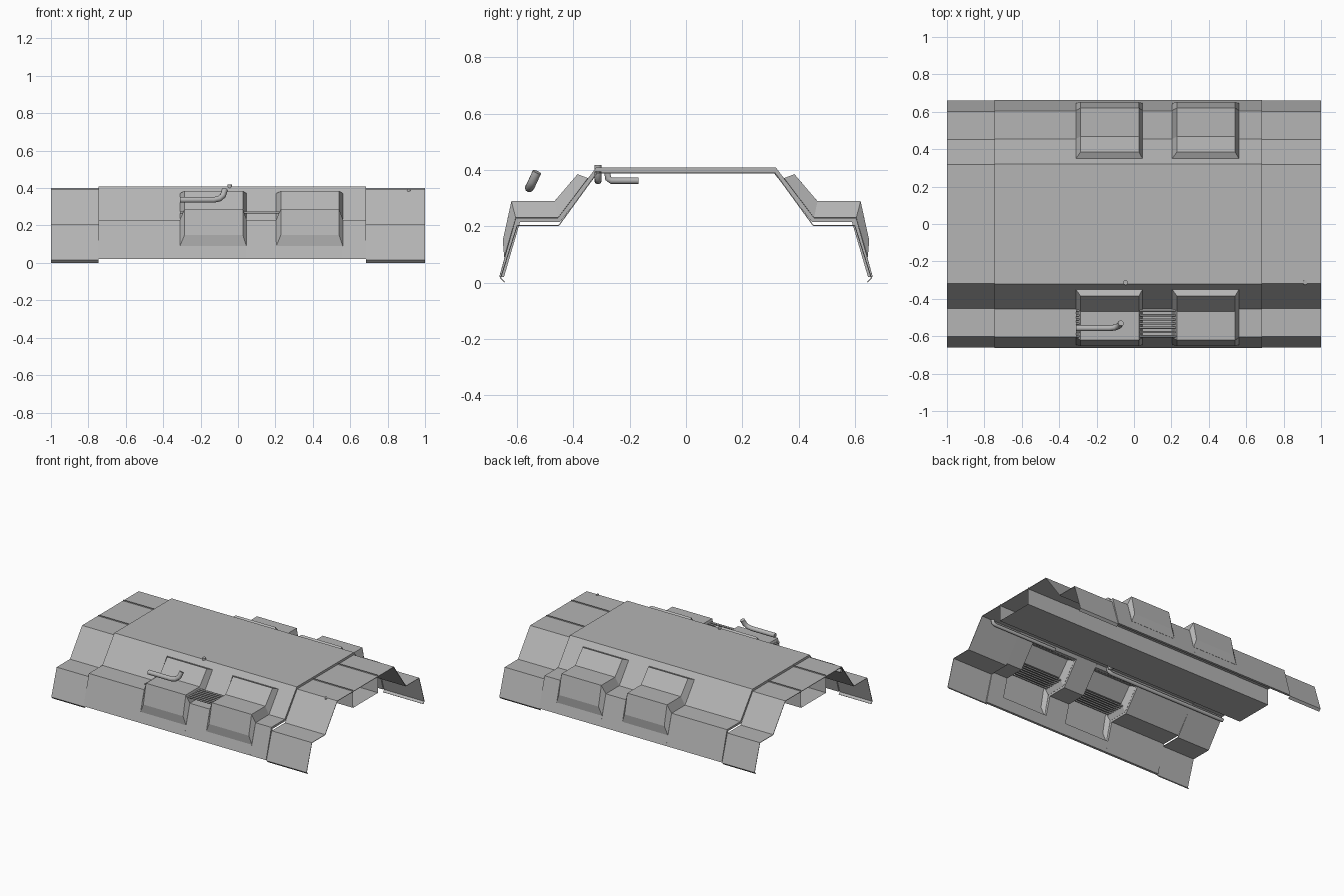
import bpy, bmesh

if "Cube" in bpy.data.objects:
    bpy.data.objects.remove(bpy.data.objects["Cube"])

GREY = bpy.data.materials.new("dark_grey")
GREY.diffuse_color = (.46, .46, .46, 1)
GREY.use_nodes = True
GREY.node_tree.nodes["Principled BSDF"].inputs["Base Color"].default_value = GREY.diffuse_color

def link(name, data):
    data.materials.append(GREY)
    ob = bpy.data.objects.new(name, data)
    bpy.context.collection.objects.link(ob)
    return ob

def finish(name, bm, thickness=0):
    bmesh.ops.recalc_face_normals(bm, faces=bm.faces)
    me = bpy.data.meshes.new(name)
    bm.to_mesh(me)
    bm.free()
    ob = link(name, me)
    if thickness:
        m = ob.modifiers.new("wall", 'SOLIDIFY')
        m.thickness = thickness
        m.offset = 0
    return ob

def prism(bm, poly, x0, x1):
    a = [bm.verts.new((x0, y, z)) for y, z in poly]
    b = [bm.verts.new((x1, y, z)) for y, z in poly]
    n = len(poly)
    bm.faces.new(a)
    bm.faces.new(b)
    for i in range(n):
        j = (i + 1) % n
        bm.faces.new((a[i], a[j], b[j], b[i]))

def sheet(bm, pts, x0, x1):
    a = [bm.verts.new((x0, y, z)) for y, z in pts]
    b = [bm.verts.new((x1, y, z)) for y, z in pts]
    for i in range(len(pts) - 1):
        bm.faces.new((a[i], a[i + 1], b[i + 1], b[i]))

def both(pts):
    return [(-y, z) for y, z in pts] + [(y, z) for y, z in reversed(pts)]

def pipe(name, pts, r, res=3):
    cu = bpy.data.curves.new(name, 'CURVE')
    cu.dimensions = '3D'
    cu.bevel_depth = r
    cu.bevel_resolution = res
    cu.use_fill_caps = True
    sp = cu.splines.new('POLY')
    sp.points.add(len(pts) - 1)
    for p, c in zip(sp.points, pts):
        p.co = (*c, 1)
    return link(name, cu)

# Half profiles (y, z) from the skirt up to the roof
OUT = [(.664, .02), (.605, .23), (.455, .23), (.32, .408)]
INN = [(.647, .02), (.59, .215), (.448, .215), (.312, .39)]
BOXES = [(-.31, .045), (.205, .56)]
low_o, low_i, up_o, up_i = (.645, .09), (.627, .09), (.349, .37), (.327, .37)

# Thick middle shell, with openings behind the side boxes
bm = bmesh.new()
for x0, x1 in [(-.745, -.31), (.045, .205), (.56, .685)]:
    prism(bm, both(OUT) + both(INN)[::-1], x0, x1)
for x0, x1 in BOXES:
    prism(bm, both([up_o, OUT[3]]) + both([up_i, INN[3]])[::-1], x0, x1)
    for s in (-1, 1):
        poly = [OUT[0], low_o, low_i, INN[0]]
        prism(bm, [(s * y, z) for y, z in poly], x0, x1)
finish("middle_shell", bm)

# Thinner end shells set slightly inside
END = [(.645, .002), (.659, .016), (.6, .203), (.452, .203), (.316, .39)]
for name, x0, x1 in [("left_end_shell", -1, -.745), ("right_end_shell", .685, 1)]:
    bm = bmesh.new()
    sheet(bm, both(END), x0, x1)
    finish(name, bm, .004)

# Tapered hollow boxes on both flanks
BASE = [low_o, OUT[1], OUT[2], up_o]
FACE = [(.65, .15), (.62, .288), (.467, .288), (.385, .384)]
for x0, x1 in BOXES:
    for s, side in ((-1, "front"), (1, "back")):
        bm = bmesh.new()
        rings = []
        for x, pts in ((x0, BASE), (x0 + .025, FACE), (x1 - .02, FACE), (x1, BASE)):
            rings.append([bm.verts.new((x, s * y, z)) for y, z in pts])
        b0, f0, f1, b1 = rings
        for i in range(3):
            for p, q in ((b0, f0), (f0, f1), (f1, b1)):
                bm.faces.new((p[i], p[i + 1], q[i + 1], q[i]))
        for i in (0, 3):
            bm.faces.new((b0[i], f0[i], f1[i], b1[i]))
        finish(side + "_side_box", bm, .003)

# Open channel hanging below the roof, its walls standing slightly proud at the ends
bm = bmesh.new()
sheet(bm, [(-.14, .4), (-.14, .275), (.14, .275), (.14, .4)], -1, 1)
finish("roof_channel", bm)

# Grille bars running through the front boxes
for i in range(7):
    y = -.465 - i * .0225
    pipe("grille_bar", [(-.31, y, .27), (.54, y, .27)], .006, 1)

# Bent exhaust pipe on the front box
pipe("exhaust_pipe", [(-.31, -.557, .337), (-.13, -.557, .337), (-.1, -.553, .343),
                      (-.08, -.545, .36), (-.07, -.53, .393)], .016)

# Pipes tucked under the roof, ending in small caps on top
pipe("left_roof_pipe", [(-1, -.313, .362), (-.08, -.313, .362), (-.055, -.313, .37),
                        (-.045, -.313, .39), (-.045, -.313, .418)], .013)
pipe("right_roof_pipe", [(.4, -.313, .362), (.89, -.313, .362), (.91, -.313, .37),
                         (.915, -.313, .394)], .012)
pipe("cross_pipe", [(-.03, -.168, .362), (-.03, -.265, .362), (-.03, -.277, .37),
                    (-.03, -.28, .395)], .012)
